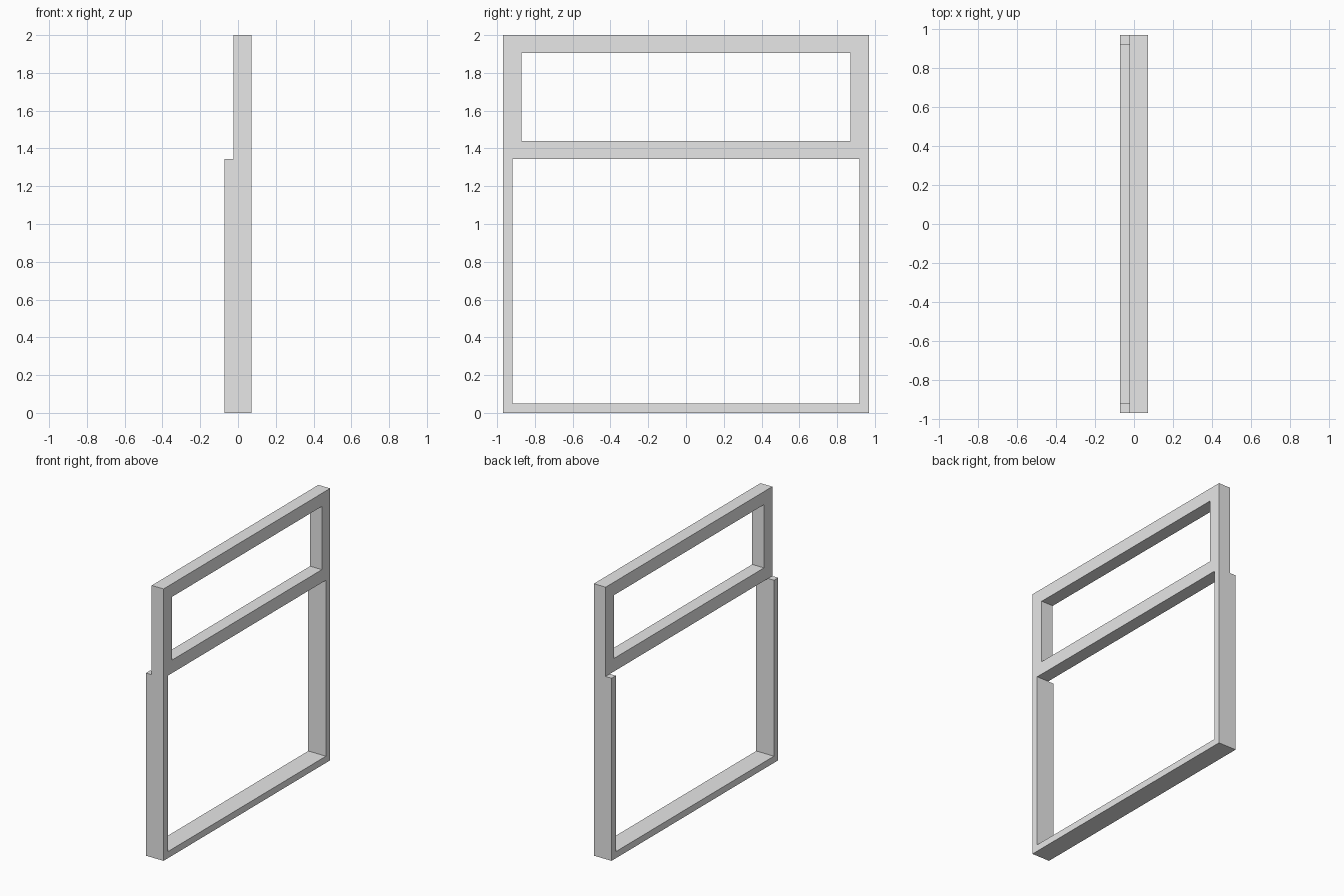
import bpy
import bmesh

cube = bpy.data.objects.get("Cube")
if cube:
    bpy.data.objects.remove(cube, do_unlink=True)

GREY = (0.8, 0.8, 0.8, 1.0)
mat = bpy.data.materials.new("light grey")
mat.use_nodes = True
mat.diffuse_color = GREY
mat.node_tree.nodes["Principled BSDF"].inputs["Base Color"].default_value = GREY

# Overall dimensions
HALF_Y = 0.968
BACK, STEP, FACE = -0.072, -0.024, 0.072
SPLIT, TOP = 1.343, 2.0
THIN, THICK = 0.049, 0.096


def extruded(name, outline, x0, x1, hole=None):
    """Extrude a (y, z) outline, optionally with a matching inner loop, along x."""
    bm = bmesh.new()
    loops = [outline] + ([hole] if hole else [])
    rings = [[[bm.verts.new((x, y, z)) for y, z in loop] for x in (x0, x1)]
             for loop in loops]
    n = len(outline)
    for back, front in rings:
        for i in range(n):
            j = (i + 1) % n
            bm.faces.new((back[i], back[j], front[j], front[i]))
    for side in (0, 1):
        if hole:
            outer, inner = rings[0][side], rings[1][side]
            for i in range(n):
                j = (i + 1) % n
                bm.faces.new((outer[i], outer[j], inner[j], inner[i]))
        else:
            bm.faces.new(rings[0][side])
    bmesh.ops.recalc_face_normals(bm, faces=bm.faces)
    mesh = bpy.data.meshes.new(name)
    bm.to_mesh(mesh)
    bm.free()
    mesh.materials.append(mat)
    obj = bpy.data.objects.new(name, mesh)
    bpy.context.collection.objects.link(obj)
    return obj


def rectangle(half_y, z0, z1):
    return [(-half_y, z0), (half_y, z0), (half_y, z1), (-half_y, z1)]


# Upper window frame, set back from the step
extruded("upper_frame", rectangle(HALF_Y, SPLIT, TOP), STEP, FACE,
         rectangle(HALF_Y - THICK, SPLIT + THICK, TOP - THICK))

# Lower frame: deeper U-shaped surround, open under the middle rail
inner = HALF_Y - THIN
extruded("lower_surround",
         [(-HALF_Y, SPLIT), (-HALF_Y, 0), (HALF_Y, 0), (HALF_Y, SPLIT),
          (inner, SPLIT), (inner, THIN), (-inner, THIN), (-inner, SPLIT)],
         BACK, FACE)
